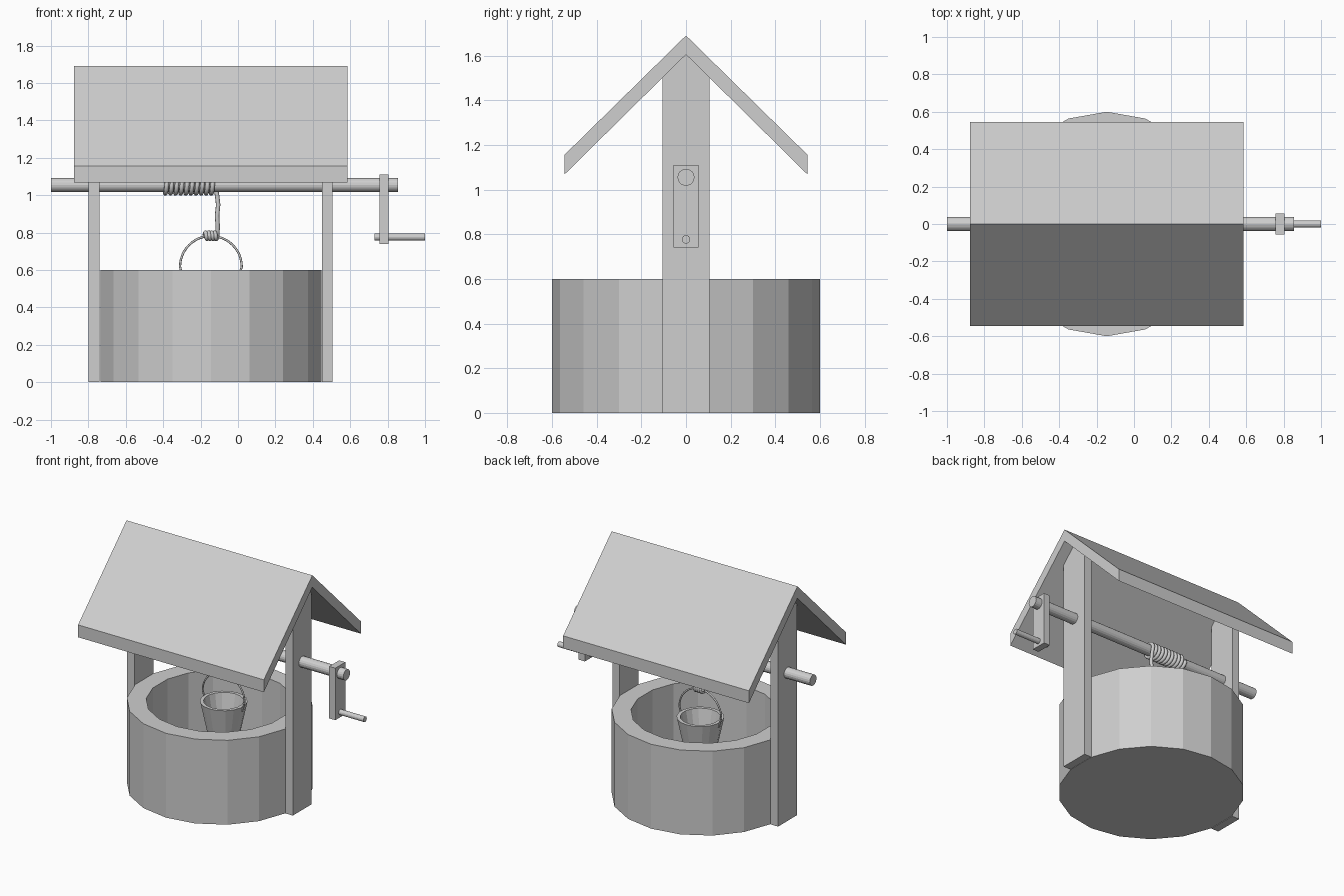
import bpy
import bmesh
import math
from mathutils import Matrix, Vector

cube = bpy.data.objects.get("Cube")
if cube:
    bpy.data.objects.remove(cube, do_unlink=True)

GREY = 0.62
grey = bpy.data.materials.new("plain grey")
grey.use_nodes = True
grey.diffuse_color = (GREY, GREY, GREY, 1)
grey.node_tree.nodes["Principled BSDF"].inputs["Base Color"].default_value = (GREY, GREY, GREY, 1)

MID_X = -0.145                 # centre of the well
SHAFT_Z = 1.055
ROPE_Y = 0.046                 # the rope hangs off the back of the shaft


def finish(name, bm):
    bmesh.ops.recalc_face_normals(bm, faces=bm.faces)
    mesh = bpy.data.meshes.new(name)
    bm.to_mesh(mesh)
    bm.free()
    mesh.materials.append(grey)
    obj = bpy.data.objects.new(name, mesh)
    bpy.context.collection.objects.link(obj)
    return obj


def prism(name, profile, x0, x1):
    """Extrude a (y, z) outline along x."""
    bm = bmesh.new()
    face = bm.faces.new([bm.verts.new((x0, y, z)) for y, z in profile])
    new = bmesh.ops.extrude_face_region(bm, geom=[face])["geom"]
    moved = [v for v in new if isinstance(v, bmesh.types.BMVert)]
    bmesh.ops.translate(bm, verts=moved, vec=(x1 - x0, 0, 0))
    return finish(name, bm)


def lathe(name, profile, sides, centre):
    """Turn an (r, z) profile about z, closing both ends with flat caps."""
    bm = bmesh.new()
    rings = []
    for r, z in profile:
        angles = [math.tau * i / sides + math.pi / 2 for i in range(sides)]
        rings.append([bm.verts.new((r * math.cos(a), r * math.sin(a), z)) for a in angles])
    for low, high in zip(rings, rings[1:]):
        for i in range(sides):
            j = (i + 1) % sides
            bm.faces.new((low[i], low[j], high[j], high[i]))
    bm.faces.new(rings[0])
    bm.faces.new(rings[-1])
    bmesh.ops.translate(bm, verts=bm.verts, vec=centre)
    return finish(name, bm)


def rod(name, radius, x0, x1, z, sides):
    """Cylinder along x."""
    bm = bmesh.new()
    place = Matrix.Translation(((x0 + x1) / 2, 0, z)) @ Matrix.Rotation(math.pi / 2, 4, "Y")
    bmesh.ops.create_cone(bm, cap_ends=True, segments=sides, radius1=radius,
                          radius2=radius, depth=x1 - x0, matrix=place)
    return finish(name, bm)


def tube(name, points, radius):
    """Round tube along a path, turned into a smooth mesh."""
    curve = bpy.data.curves.new(name, "CURVE")
    curve.dimensions = "3D"
    curve.bevel_depth = radius
    curve.bevel_resolution = 2
    curve.use_fill_caps = True
    spline = curve.splines.new("POLY")
    spline.points.add(len(points) - 1)
    for p, co in zip(spline.points, points):
        p.co = (*co, 1)
    curve.materials.append(grey)
    obj = bpy.data.objects.new(name, curve)
    bpy.context.collection.objects.link(obj)
    bpy.ops.object.select_all(action="DESELECT")
    obj.select_set(True)
    bpy.context.view_layer.objects.active = obj
    bpy.ops.object.convert(target="MESH")
    bpy.ops.object.shade_smooth_by_angle(angle=math.radians(50))
    return obj


def coil(x0, x1, y, z, radius, turns, steps=16):
    """Helix about an axis along x, starting and ending at its back."""
    path = []
    for i in range(turns * steps + 1):
        a = math.tau * i / steps
        x = x0 + (x1 - x0) * i / (turns * steps)
        path.append(Vector((x, y + radius * math.cos(a), z - radius * math.sin(a))))
    return path


# Well wall with a hollow inside
lathe("well_wall", [(0.6, 0), (0.6, 0.6), (0.475, 0.6), (0.475, 0.05)], 18, (MID_X, 0, 0))

# Posts with pointed tops that meet the roof
post = [(-0.105, 0), (0.105, 0), (0.105, 1.505), (0, 1.605), (-0.105, 1.505)]
prism("right_post", post, -0.798, -0.74)
prism("left_post", post, 0.448, 0.505)

# Gabled roof
prism("roof", [(0, 1.69), (0.545, 1.155), (0.545, 1.067), (0, 1.605),
               (-0.545, 1.067), (-0.545, 1.155)], -0.877, 0.585)

# Shaft and crank
rod("shaft", 0.038, -1, 0.855, SHAFT_Z, 18)
prism("crank_arm", [(-0.056, 0.74), (0.056, 0.74), (0.056, 1.11), (-0.056, 1.11)], 0.757, 0.805)
rod("crank_handle", 0.019, 0.73, 1, 0.777, 16)

# Rope wound on the shaft, hanging down, and knotted round the bucket handle
winding = coil(-0.395, -0.122, 0, SHAFT_Z, ROPE_Y, 10)
hanging = [Vector((x, ROPE_Y, z)) for x, z in
           [(-0.112, 1.0), (-0.106, 0.95), (-0.112, 0.89), (-0.108, 0.83)]]
knot = coil(-0.112, -0.178, ROPE_Y, 0.783, 0.017, 4)
tube("rope", winding + hanging + knot, 0.012)

# Bucket and its wire handle
lathe("bucket", [(0.1, 0.33), (0.154, 0.585), (0.13, 0.585), (0.082, 0.35)],
      18, (MID_X, ROPE_Y, 0))
arc = [Vector((MID_X + 0.165 * math.cos(a), ROPE_Y, 0.617 + 0.165 * math.sin(a)))
       for a in [math.pi * i / 24 for i in range(25)]]
ends = [Vector((MID_X + side * 0.145, ROPE_Y, 0.55)) for side in (1, -1)]
tube("bucket_handle", [ends[0]] + arc + [ends[1]], 0.006)
